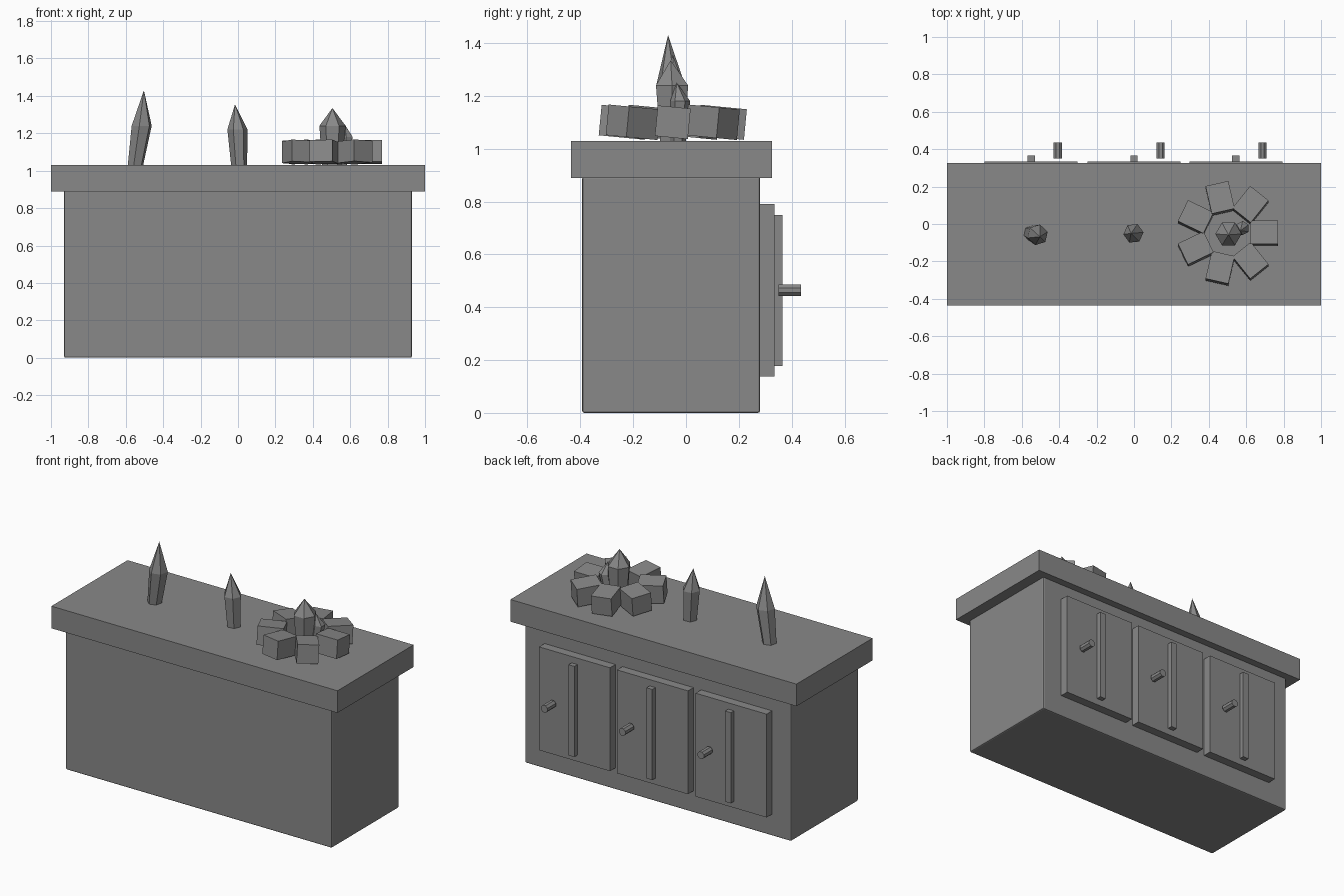
import bpy, bmesh, math
from mathutils import Matrix, Vector

if "Cube" in bpy.data.objects:
    bpy.data.objects.remove(bpy.data.objects["Cube"])

grey = bpy.data.materials.new("stone grey")
grey.diffuse_color = (0.25, 0.25, 0.25, 1)
grey.use_nodes = True
grey.node_tree.nodes["Principled BSDF"].inputs["Base Color"].default_value = grey.diffuse_color


def make_object(name, bm):
    bmesh.ops.recalc_face_normals(bm, faces=bm.faces)
    mesh = bpy.data.meshes.new(name)
    bm.to_mesh(mesh)
    bm.free()
    mesh.materials.append(grey)
    obj = bpy.data.objects.new(name, mesh)
    bpy.context.collection.objects.link(obj)
    return obj


def box(name, x, y, z, bevel=0):
    """Box from (min, max) pairs on each axis."""
    bm = bmesh.new()
    size = [b - a for a, b in (x, y, z)]
    mid = [(a + b) / 2 for a, b in (x, y, z)]
    bmesh.ops.create_cube(bm, size=1, matrix=Matrix.Translation(mid) @ Matrix.Diagonal((*size, 1)))
    obj = make_object(name, bm)
    if bevel:
        mod = obj.modifiers.new("bevel", 'BEVEL')
        mod.width = bevel
        mod.segments = 2
    return obj


def crystal(name, base, shoulder, tip, r_base, r_shoulder, turn=0):
    """Six-sided crystal: widening shaft and a pointed end."""
    bm = bmesh.new()
    rings = []
    for centre, r in ((base, r_base), (shoulder, r_shoulder)):
        rings.append([bm.verts.new(Vector(centre) + Vector((
            r * math.cos(turn + i * math.pi / 3), r * math.sin(turn + i * math.pi / 3), 0)))
            for i in range(6)])
    top = bm.verts.new(tip)
    bm.faces.new(rings[0][::-1])
    for i in range(6):
        j = (i + 1) % 6
        bm.faces.new((rings[0][i], rings[0][j], rings[1][j], rings[1][i]))
        bm.faces.new((rings[1][i], rings[1][j], top))
    return make_object(name, bm)


# Cabinet body and counter slab
box("cabinet_body", (-0.93, 0.93), (-0.393, 0.28), (0.005, 0.90), bevel=0.008).location.z = -0.005
box("countertop", (-1, 1), (-0.435, 0.325), (0.89, 1.03))

# Three doors with centre strips and round handles
for i, x in enumerate((-0.55, 0, 0.545)):
    box(f"door_{i}", (x - 0.248, x + 0.248), (0.27, 0.335), (0.137, 0.79))
    box(f"door_strip_{i}", (x - 0.02, x + 0.02), (0.33, 0.366), (0.177, 0.75))
    bm = bmesh.new()
    bmesh.ops.create_cone(bm, cap_ends=True, segments=8, radius1=0.024, radius2=0.024, depth=0.085,
                          matrix=Matrix.Translation((x + 0.142, 0.3925, 0.464))
                          @ Matrix.Rotation(math.pi / 2, 4, 'X')
                          @ Matrix.Rotation(math.pi / 8, 4, 'Z'))
    make_object(f"handle_{i}", bm)

# Crystals standing on the counter
crystal("tall_crystal", (-0.548, -0.05, 1.03), (-0.515, -0.058, 1.24), (-0.503, -0.068, 1.43),
        0.043, 0.056, 0.3)
crystal("middle_crystal", (0.006, -0.05, 1.03), (-0.003, -0.05, 1.22), (-0.016, -0.05, 1.355),
        0.043, 0.054, 0.1)
crystal("centre_crystal", (0.505, -0.05, 1.03), (0.505, -0.053, 1.24), (0.505, -0.058, 1.335),
        0.055, 0.07)
crystal("small_crystal", (0.555, -0.03, 1.03), (0.58, -0.022, 1.18), (0.569, -0.035, 1.25),
        0.03, 0.038, 0.5)

# Ring of seven slightly tilted stones
for i in range(7):
    a = i * math.tau / 7
    stone = box(f"ring_stone_{i}", (-0.076, 0.076), (-0.0625, 0.0625), (-0.058, 0.058))
    stone.matrix_world = (
        Matrix.Translation((0.503 + 0.192 * math.cos(a), -0.05 + 0.192 * math.sin(a), 1.1))
        @ Matrix.Rotation(math.radians(-5.5), 4, 'X') @ Matrix.Rotation(a, 4, 'Z'))
